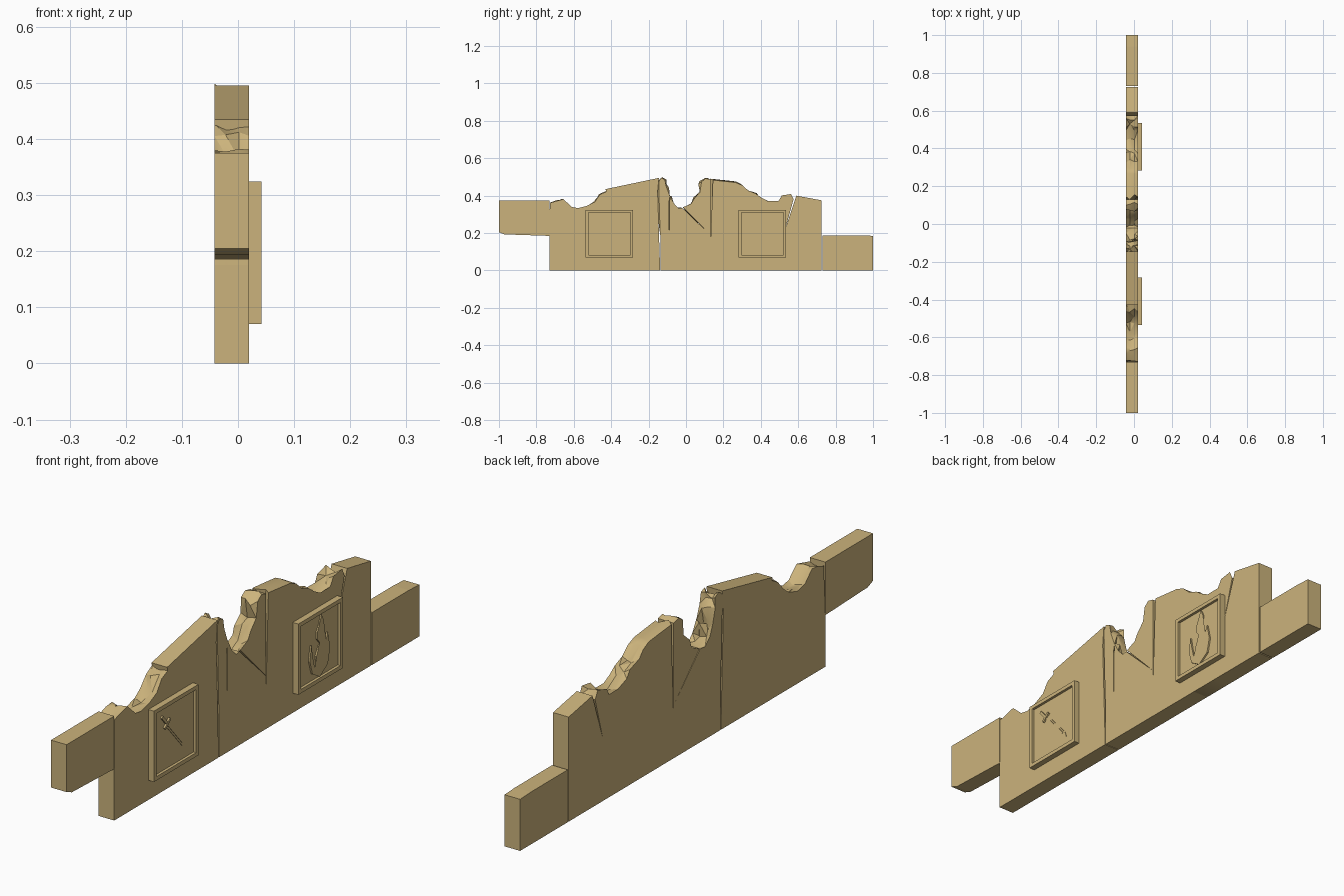
import bpy, bmesh, math, random
from mathutils import Vector

random.seed(4)
if "Cube" in bpy.data.objects:
    bpy.data.objects.remove(bpy.data.objects["Cube"])

BACK, FACE, PLAQUE = -0.042, 0.02, 0.042

sandstone = bpy.data.materials.new("sandstone")
sandstone.use_nodes = True
colour = (0.60, 0.45, 0.20, 1)
sandstone.diffuse_color = colour
sandstone.node_tree.nodes["Principled BSDF"].inputs["Base Color"].default_value = colour


def finish(name, bm, angle=40):
    """Turn a bmesh into a shaded object."""
    bmesh.ops.recalc_face_normals(bm, faces=bm.faces)
    mesh = bpy.data.meshes.new(name)
    bm.to_mesh(mesh)
    bm.free()
    mesh.materials.append(sandstone)
    obj = bpy.data.objects.new(name, mesh)
    bpy.context.collection.objects.link(obj)
    bpy.ops.object.select_all(action='DESELECT')
    obj.select_set(True)
    bpy.context.view_layer.objects.active = obj
    bpy.ops.object.shade_smooth_by_angle(angle=math.radians(angle))
    weighted = obj.modifiers.new("weighted normals", 'WEIGHTED_NORMAL')
    weighted.keep_sharp = True
    return obj


def prism(outline, depths, jitter=None):
    """Sweep a (y, z) outline through the given x depths."""
    bm = bmesh.new()
    rings = []
    for level, x in enumerate(depths):
        ring = []
        for i, (y, z) in enumerate(outline):
            dy, dz = jitter(i, level) if jitter else (0, 0)
            ring.append(bm.verts.new((x, y + dy, z + dz)))
        rings.append(ring)
    n = len(outline)
    for a, b in zip(rings, rings[1:]):
        for i in range(n):
            j = (i + 1) % n
            bm.faces.new((a[i], a[j], b[j], b[i]))
    bm.faces.new(rings[0])
    bm.faces.new(rings[-1])
    return bm, rings


def stone(name, solid, broken=(), radius=0.012):
    """Rounded block; the broken part of its outline stays rough and faceted."""
    outline = list(solid) + list(broken)
    whole = len(solid)
    depths = [BACK, -0.022, 0.002, FACE] if broken else [BACK, FACE]

    def chip(i, level):
        if i < whole:
            return 0, 0
        rough = 0.016 if level in (1, 2) else 0.006
        return random.uniform(-rough, rough), random.uniform(-rough, rough / 3)

    bm, rings = prism(outline, depths, chip)
    rough_verts = {v for ring in rings for v in ring[whole:]}
    rough_faces = [f for f in bm.faces if len(f.verts) == 4
                   and sum(v in rough_verts for v in f.verts) >= 2
                   and len({round(v.co.x, 4) for v in f.verts}) == 2]
    edges = []
    for e in bm.edges:
        a, b = e.verts
        if a in rough_verts or b in rough_verts:
            continue
        if e.calc_face_angle(0) > 0.15:
            edges.append(e)
    bmesh.ops.triangulate(bm, faces=rough_faces)
    bmesh.ops.bevel(bm, geom=edges, offset=radius, segments=3, profile=0.5,
                    affect='EDGES', clamp_overlap=True)
    return finish(name, bm, 30 if broken else 50)


def plate(name, outline, x0, x1):
    """Thin raised relief."""
    bm, _ = prism(outline, [x0, x1])
    bmesh.ops.triangulate(bm, faces=[f for f in bm.faces if len(f.verts) > 4])
    return finish(name, bm, 25)


def rect(y0, z0, y1, z1):
    return [(y0, z0), (y1, z0), (y1, z1), (y0, z1)]


# Left wing
stone("left_end_block", [(-1, .205), (-.97, .193), (-.73, .185), (-.73, .375), (-1, .375)])
stone("left_foot_block", [(-.73, 0), (-.41, 0), (-.44, .19), (-.73, .175)])
stone("left_broken_block",
      [(-.73, .175), (-.44, .19), (-.415, .34)],
      [(-.42, .432), (-.46, .41), (-.49, .37), (-.53, .345), (-.575, .335),
       (-.615, .345), (-.65, .385), (-.685, .375), (-.725, .365)])
stone("left_main_block", [(-.41, 0), (-.138, 0), (-.152, .42), (-.415, .34), (-.44, .19)])
stone("left_cap_block", [(-.415, .34), (-.152, .42), (-.145, .495), (-.43, .435)])

# Broken centre
stone("centre_pillar",
      [(-.138, .19), (-.09, .19), (-.092, .36)],
      [(-.088, .40), (-.10, .45), (-.11, .485), (-.13, .497), (-.148, .48), (-.15, .40)], .008)
stone("centre_wedge", [(-.09, .19), (.13, .19), (-.02, .335)],
      [(-.045, .335), (-.07, .36), (-.09, .40)], .006)
stone("centre_broken_block", [(.13, .19), (.13, .485)],
      [(.10, .497), (.08, .475), (.07, .42), (.04, .39), (.025, .36), (-.02, .338)], .008)
stone("centre_foot_left", [(-.135, 0), (-.045, 0), (.005, .1), (0, .19), (-.135, .19)], radius=.009)
stone("centre_foot_right", [(.005, .1), (.13, .06), (.13, .19), (0, .19)], radius=.009)
stone("centre_foot_wedge", [(-.045, 0), (.13, 0), (.13, .06), (.005, .1)], radius=.009)

# Right wing
stone("right_foot_wedge", [(.13, 0), (.36, 0), (.13, .12)], radius=.008)
stone("right_foot_block", [(.36, 0), (.475, 0), (.475, .125), (.13, .12)], radius=.008)
stone("right_broken_block",
      [(.13, .12), (.475, .125), (.53, .22), (.575, .38)],
      [(.56, .41), (.515, .40), (.495, .37), (.44, .37), (.40, .39), (.375, .415),
       (.33, .43), (.30, .46), (.27, .475), (.14, .488)])
stone("right_main_block",
      [(.475, 0), (.725, 0), (.725, .375), (.59, .40), (.53, .22), (.475, .125)])
stone("right_end_block", [(.73, 0), (.90, 0), (.94, .188), (.73, .188)])
stone("right_end_piece", [(.90, 0), (1, 0), (1, .185), (.94, .188)])


# Framed plaques
def plaque(side, centre):
    half, low, high, rim = 0.126, 0.07, 0.324, 0.014
    y0, y1 = centre - half, centre + half
    plate(side + "_plaque_panel", rect(y0 + rim, low + rim, y1 - rim, high - rim), FACE - .004, .032)
    bars = {"bottom": rect(y0, low, y1, low + rim),
            "top": rect(y0, high - rim, y1, high),
            "near": rect(y0, low + rim, y0 + rim, high - rim),
            "far": rect(y1 - rim, low + rim, y1, high - rim)}
    for part, outline in bars.items():
        plate(f"{side}_plaque_rim_{part}", outline, FACE - .004, PLAQUE)


plaque("left", -.41)
plaque("right", .408)

# Sword relief, laid out along its slanted axis
tip, pommel = Vector((-.34, .118)), Vector((-.482, .28))
along = (tip - pommel).normalized()
across = Vector((-along.y, along.x))


def sword_part(name, start, end, width, top, point=0):
    shape = [(start, -width), (end, -width), (end + point, 0), (end, width), (start, width)]
    plate(name, [tuple(pommel + along * a + across * w) for a, w in shape], .03, top)


sword_part("sword_grip", 0, .04, .005, .038)
sword_part("sword_guard", .04, .05, .02, .039)
sword_part("sword_blade", .05, .195, .009, .034, .02)
sword_part("sword_ridge", .05, .18, .003, .036, .01)

# Flame relief
plate("flame_outer",
      [(.42, .305), (.432, .28), (.425, .245), (.445, .205), (.455, .228), (.468, .17),
       (.455, .115), (.41, .085), (.368, .11), (.353, .16), (.362, .215), (.37, .17),
       (.38, .13), (.41, .107), (.438, .13), (.443, .165), (.42, .195), (.395, .225),
       (.396, .25), (.412, .275)], .03, .038)
plate("flame_swirl",
      [(.41, .20), (.39, .165), (.395, .13), (.415, .12), (.43, .14), (.425, .162),
       (.412, .148), (.406, .165)], .03, .038)
